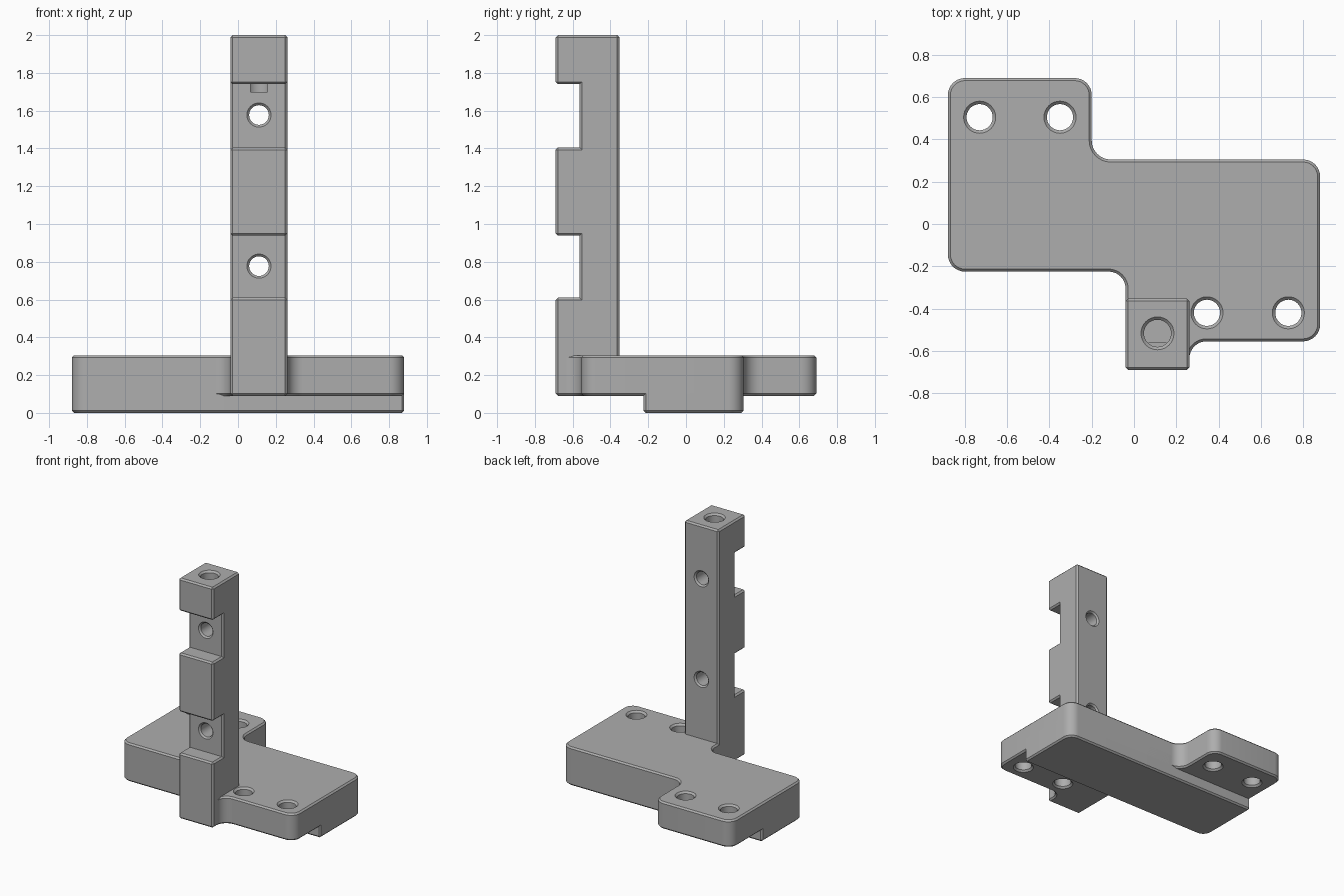
import bpy
import bmesh
import math
from mathutils import Vector, Matrix

if "Cube" in bpy.data.objects:
    bpy.data.objects.remove(bpy.data.objects["Cube"])

CHAMFER = 0.012
SHEET_Z, TOP_Z = 0.09, 0.305

grey = bpy.data.materials.new("machined grey")
grey.use_nodes = True
COLOUR = (0.42, 0.42, 0.42, 1)
grey.diffuse_color = COLOUR
grey.node_tree.nodes["Principled BSDF"].inputs["Base Color"].default_value = COLOUR


def rounded(corners, steps=8):
    """Outline from (x, y, radius) corners, filleting convex and concave ones."""
    pts = []
    for i, (x, y, r) in enumerate(corners):
        p = Vector((x, y))
        if not r:
            pts.append(p)
            continue
        a = (Vector(corners[i - 1][:2]) - p).normalized()
        b = (Vector(corners[(i + 1) % len(corners)][:2]) - p).normalized()
        centre = p + (a + b) * r
        for k in range(steps + 1):
            t = math.pi / 2 * k / steps
            pts.append(centre - b * r * math.cos(t) - a * r * math.sin(t))
    return pts


def make_object(name, bm):
    bmesh.ops.recalc_face_normals(bm, faces=bm.faces)
    mesh = bpy.data.meshes.new(name)
    bm.to_mesh(mesh)
    bm.free()
    mesh.materials.append(grey)
    obj = bpy.data.objects.new(name, mesh)
    bpy.context.collection.objects.link(obj)
    return obj


def chamfered_prism(name, points, depth):
    """Extrude an outline and chamfer its sharp outer edges."""
    bm = bmesh.new()
    face = bm.faces.new([bm.verts.new(p) for p in points])
    new = bmesh.ops.extrude_face_region(bm, geom=[face])["geom"]
    bmesh.ops.translate(bm, vec=depth, verts=[v for v in new if isinstance(v, bmesh.types.BMVert)])
    bmesh.ops.recalc_face_normals(bm, faces=bm.faces)
    bm.normal_update()
    sharp = [e for e in bm.edges if e.calc_face_angle_signed() > 0.7]
    bmesh.ops.bevel(bm, geom=sharp, offset=CHAMFER, segments=1,
                    affect='EDGES', clamp_overlap=False)
    return make_object(name, bm)


def add_hole(bm, start, end, radius, flare, blind=False, sides=32):
    """Add a cutter with a countersunk mouth at each open end."""
    start, end = Vector(start), Vector(end)
    axis = end - start
    length, e = axis.length, 0.004
    profile = [(-e, radius + flare + e), (flare, radius)]
    if blind:
        profile.append((length, radius))
    else:
        profile += [(length - flare, radius), (length + e, radius + flare + e)]
    frame = Matrix.Translation(start) @ axis.to_track_quat('Z', 'Y').to_matrix().to_4x4()
    rings = []
    for h, r in profile:
        angles = [2 * math.pi * k / sides for k in range(sides)]
        rings.append([bm.verts.new(frame @ Vector((r * math.cos(t), r * math.sin(t), h)))
                      for t in angles])
    for lo, hi in zip(rings, rings[1:]):
        for k in range(sides):
            n = (k + 1) % sides
            bm.faces.new((lo[k], lo[n], hi[n], hi[k]))
    bm.faces.new(rings[0])
    bm.faces.new(rings[-1])


def cut(obj, bm):
    cutter = make_object("hole_cutter", bm)
    cutter.hide_render = True
    mod = obj.modifiers.new("holes", 'BOOLEAN')
    mod.operation, mod.solver, mod.object = 'DIFFERENCE', 'EXACT', cutter
    bpy.context.view_layer.objects.active = obj
    bpy.ops.object.modifier_apply(modifier=mod.name)
    bpy.data.objects.remove(cutter)


# Stepped base plate, with a tongue running under the column
L, R = -0.04, 0.262
plate_outline = rounded([
    (-0.88, -0.225, 0.08), (L, -0.225, 0.08), (L, -0.65, 0), (R, -0.65, 0),
    (R, -0.555, 0.08), (0.88, -0.555, 0.08), (0.88, 0.305, 0.08),
    (-0.2, 0.305, 0.09), (-0.2, 0.69, 0.08), (-0.88, 0.69, 0.08)])
base_plate = chamfered_prism("base_plate", [(p.x, p.y, SHEET_Z) for p in plate_outline],
                             (0, 0, TOP_Z - SHEET_Z))
holes = bmesh.new()
for x, y in [(-0.73, 0.505), (-0.35, 0.505), (0.345, -0.42), (0.73, -0.42)]:
    add_hole(holes, (x, y, TOP_Z), (x, y, SHEET_Z), 0.062, 0.014)
cut(base_plate, holes)

# Raised rail along the underside
rail_outline = rounded([(-0.88, -0.225, 0.08), (0.88, -0.225, 0),
                        (0.88, 0.305, 0.08), (-0.88, 0.305, 0)])
rail = chamfered_prism("bottom_rail", [(p.x, p.y, 0) for p in rail_outline], (0, 0, 0.2))

# Upright column with two notches in its front
FRONT, NOTCH, BACK = -0.69, -0.563, -0.352
side = [(BACK, SHEET_Z), (BACK, 2), (FRONT, 2)]
for low, high in [(1.405, 1.74), (0.61, 0.938)]:
    side += [(FRONT, high), (NOTCH, high), (NOTCH, low), (FRONT, low)]
side.append((FRONT, SHEET_Z))
column = chamfered_prism("column", [(L, y, z) for y, z in side], (R - L, 0, 0))
holes = bmesh.new()
mid = (L + R) / 2
for z in (0.777, 1.577):
    add_hole(holes, (mid, NOTCH, z), (mid, BACK, z), 0.052, 0.012)
add_hole(holes, (mid, -0.517, 2), (mid, -0.517, 1.7), 0.064, 0.014, blind=True)
cut(column, holes)

# Smooth fillets and bores, crisp chamfers
bpy.ops.object.select_all(action='DESELECT')
for obj in (base_plate, rail, column):
    obj.select_set(True)
bpy.context.view_layer.objects.active = base_plate
bpy.ops.object.shade_smooth_by_angle(angle=math.radians(30))
